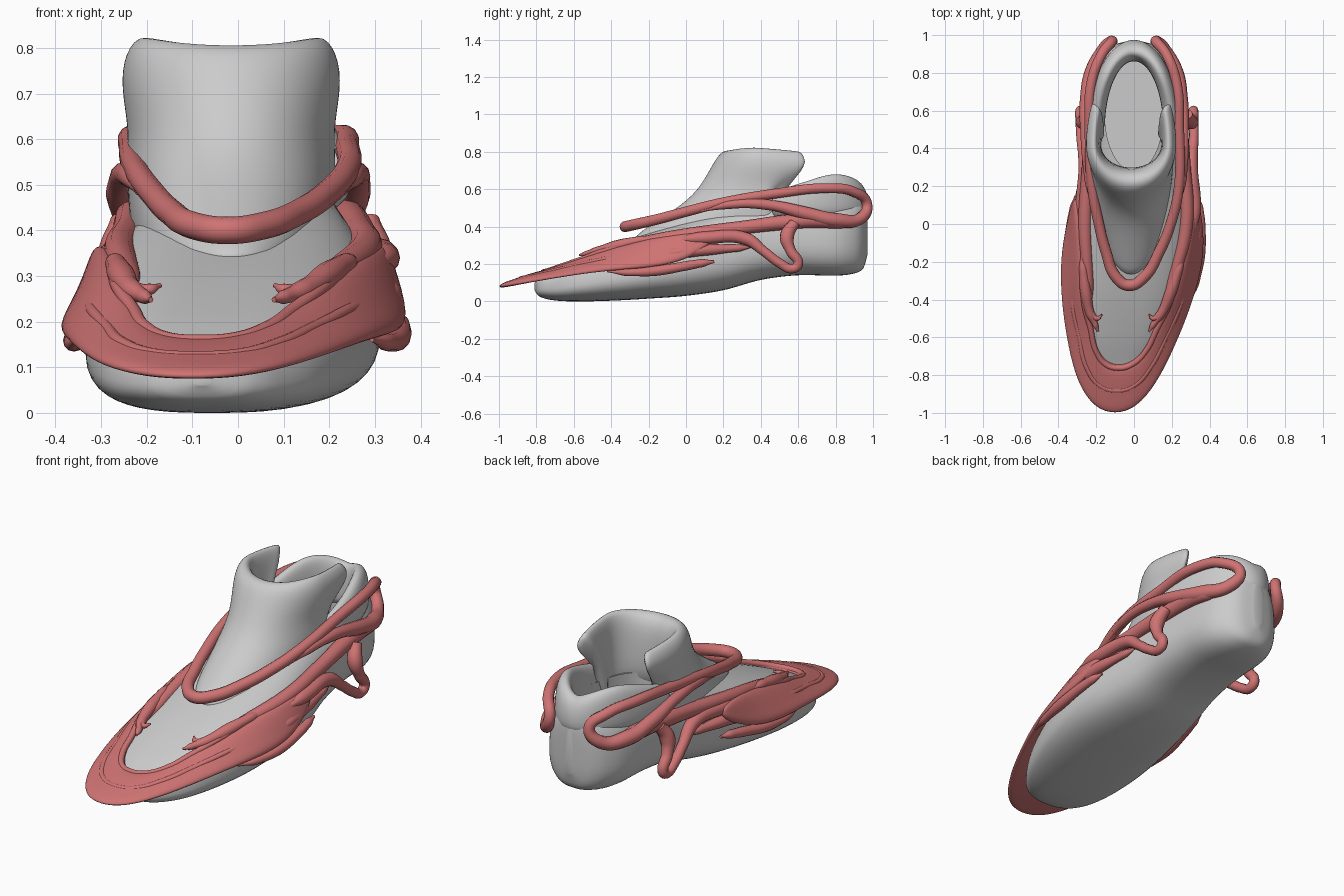
import bpy, bmesh
from math import sin, cos, pi, radians, copysign

if "Cube" in bpy.data.objects:
    bpy.data.objects.remove(bpy.data.objects["Cube"])

RED = bpy.data.materials.new("red_trim")
RED.diffuse_color = (0.62, 0.17, 0.17, 1)
RED.use_nodes = True
RED.node_tree.nodes["Principled BSDF"].inputs["Base Color"].default_value = RED.diffuse_color

# Body stations: y, centre x, half width, bottom z, top z
BODY = [(-.81, -.08, .02, .06, .10), (-.79, -.08, .11, .03, .125), (-.72, -.075, .19, .008, .16),
        (-.6, -.06, .26, 0, .215), (-.4, -.035, .315, .004, .295), (-.2, -.012, .335, .015, .365),
        (0, .004, .325, .03, .43), (.2, .008, .295, .06, .49), (.4, .005, .265, .115, .53),
        (.6, 0, .25, .14, .56), (.8, 0, .225, .138, .57), (.9, 0, .175, .15, .565),
        (.95, 0, .11, .18, .55), (.97, 0, .03, .25, .5)]
POW, TAPER = 2.7, .13


def sample(table, t):
    """Smooth interpolation of table rows, keyed on the first column."""
    n = len(table)
    t = min(max(t, table[0][0]), table[-1][0])
    i = max(k for k in range(n - 1) if table[k][0] <= t)
    a, b = table[i], table[i + 1]
    p, q = table[max(i - 1, 0)], table[min(i + 2, n - 1)]
    d = b[0] - a[0]
    u = (t - a[0]) / d
    out = []
    for k in range(1, len(a)):
        m0 = (b[k] - p[k]) / (b[0] - p[0]) * d
        m1 = (q[k] - a[k]) / (q[0] - a[0]) * d
        out.append((2*u**3 - 3*u*u + 1) * a[k] + (u**3 - 2*u*u + u) * m0
                   + (3*u*u - 2*u**3) * b[k] + (u**3 - u*u) * m1)
    return out


def side_x(y, z):
    """Half width of the body at a given length and height."""
    _, hw, zb, zt = sample(BODY, y)
    u = min(abs((2 * z - zb - zt) / (zt - zb)), .97)
    return hw * (1 - TAPER * (z - zb) / (zt - zb)) * (1 - u**POW) ** (1 / POW)


def centre(y):
    return sample(BODY, y)[0]


def finish(ob, mat=None, subsurf=0):
    bpy.context.collection.objects.link(ob)
    if mat:
        ob.data.materials.clear()
        ob.data.materials.append(mat)
    if subsurf:
        m = ob.modifiers.new("smooth", 'SUBSURF')
        m.levels = m.render_levels = subsurf
    for p in ob.data.polygons:
        p.use_smooth = True
    return ob


def loft(name, sections, mat=None, subsurf=0):
    """Skin closed cross-sections and cap both ends."""
    bm = bmesh.new()
    rows = [[bm.verts.new(p) for p in s] for s in sections]
    n = len(rows[0])
    for a, b in zip(rows, rows[1:]):
        for i in range(n):
            bm.faces.new((a[i], a[(i + 1) % n], b[(i + 1) % n], b[i]))
    bm.faces.new(rows[0])
    bm.faces.new(rows[-1][::-1])
    bmesh.ops.recalc_face_normals(bm, faces=bm.faces)
    me = bpy.data.meshes.new(name)
    bm.to_mesh(me)
    bm.free()
    return finish(bpy.data.objects.new(name, me), mat, subsurf)


def tube(name, pts):
    """Red tube through (x, y, z, radius) points."""
    cu = bpy.data.curves.new(name, 'CURVE')
    cu.dimensions = '3D'
    cu.bevel_depth, cu.bevel_resolution = 1, 4
    cu.resolution_u, cu.use_fill_caps = 8, True
    sp = cu.splines.new('BEZIER')
    sp.bezier_points.add(len(pts) - 1)
    sp.radius_interpolation = 'EASE'
    for bp, p in zip(sp.bezier_points, pts):
        bp.co, bp.radius = p[:3], p[3]
        bp.handle_left_type = bp.handle_right_type = 'AUTO'
    tmp = bpy.data.objects.new(name + "_path", cu)
    bpy.context.collection.objects.link(tmp)
    me = bpy.data.meshes.new_from_object(tmp.evaluated_get(bpy.context.evaluated_depsgraph_get()))
    bpy.data.objects.remove(tmp)
    return finish(bpy.data.objects.new(name, me), RED)


def strap(name, pts, off=.01, joined=False, lean=0):
    """Mirrored tubes hugging the body: (y, z, radius) with optional half width."""
    left, right = ([(centre(p[0]) + lean * (s > 0) + s * (p[3] if len(p) > 3 else side_x(p[0], p[1]) + off),
                     p[0], p[1], p[2]) for p in pts] for s in (-1, 1))
    if joined:
        tube(name, left[:0:-1] + right)
    else:
        tube(name + "_left", left)
        tube(name + "_right", right)


# Shoe body
secs = []
for k in range(73):
    y = .08 - .89 * cos(pi * k / 72)
    xc, hw, zb, zt = sample(BODY, y)
    ring = []
    for j in range(48):
        a = 2 * pi * j / 48
        u = copysign(abs(sin(a)) ** (2 / POW), sin(a))
        v = copysign(abs(cos(a)) ** (2 / POW), cos(a))
        ring.append((xc + hw * v * (1 - TAPER * (u + 1) / 2), y, (zb + zt) / 2 + u * (zt - zb) / 2))
    secs.append(ring)
body = loft("shoe_body", secs)

# Foot opening
bpy.ops.mesh.primitive_cylinder_add(vertices=48, radius=1, depth=2, location=(0, .58, .5))
cutter = bpy.context.object
cutter.name = "opening_cutter"
cutter.scale = (.155, .3, .31)
cutter.hide_render = True
cut = body.modifiers.new("opening", 'BOOLEAN')
cut.operation, cut.object, cut.solver = 'DIFFERENCE', cutter, 'EXACT'
bpy.context.view_layer.objects.active = body
bpy.ops.object.modifier_apply(modifier=cut.name)
bpy.data.objects.remove(cutter)
bpy.ops.object.select_all(action='DESELECT')
body.select_set(True)
bpy.ops.object.shade_smooth_by_angle(angle=radians(40))

# Raised tongue wrapping the ankle: front y, end y, half width, front z, end z
LEVELS = [(-.3, .5, .22, .31, .42), (-.28, .48, .225, .355, .5), (-.01, .45, .232, .52, .55),
          (.08, .5, .224, .62, .62), (.14, .64, .243, .73, .70), (.18, .69, .236, .795, .755),
          (.23, .65, .195, .815, .815), (.29, .62, .17, .77, .76), (.3, .5, .16, .6, .61),
          (.3, .46, .155, .36, .4)]
A = radians(122)
secs = []
for k in range(25):
    a = A * (k / 12 - 1)
    c = cos(a)
    t = (1 - c) / (1 - cos(A))
    secs.append([(hw * sin(a) - .015, .42 - c * ((.42 - yf) if c > 0 else (ye - .42) / -cos(A)),
                  zf + (ze - zf) * t + (.022 * sin(pi * t) if zf > .76 else 0))
                 for yf, ye, hw, zf, ze in LEVELS])
loft("ankle_tongue", secs, subsurf=2)

# Padded heel collar
RIM = [(0, .635), (45, .68), (75, .63), (102, .565)]
secs = []
for k in range(-12, 13):
    d = k * 8
    a, (rim,) = radians(d), sample(RIM, abs(d))
    secs.append([(rx * sin(a), .5 + ry * cos(a), z) for rx, ry, z in
                 ((.235, .455, .46), (.25, .481, .49), (.243, .47, rim - .05), (.222, .435, rim),
                  (.185, .395, rim + .005), (.16, .37, rim - .05), (.145, .35, .4))])
loft("heel_collar", secs, subsurf=2)

# Toe guard: half outline of outer edge x y z, then inner edge x y z
GUARD = [(0, -1.012, .077, 0, -.75, .155), (.11, -.98, .082, .07, -.73, .16), (.21, -.85, .105, .13, -.66, .185),
         (.285, -.65, .138, .17, -.55, .225), (.337, -.45, .163, .215, -.42, .275),
         (.372, -.25, .177, .258, -.22, .33), (.37, -.1, .195, .28, -.08, .355),
         (.352, .02, .235, .297, .03, .365), (.325, .13, .3, .305, .15, .355)]
HALVES = [(-1, g) for g in GUARD[:0:-1]] + [(1, g) for g in GUARD]


def guard_point(s, g, f, dz):
    x, y, z = (g[i] + (g[i + 3] - g[i]) * f for i in range(3))
    tip = -.02 * max(0, (-y - .7) / .3)
    return (centre(y) + tip + s * (x + dz * .8 * (y > -.5)), y, z + dz)


loft("toe_guard", [[guard_point(s, g, f, dz) for f, dz in
                    ((0, -.014), (0, .014), (.3, .016), (.6, .02), (1, .018), (1.03, -.03), (.5, -.02))]
                   for s, g in HALVES], RED, 2)
for i, (f, r) in enumerate(((.5, .014), (.95, .015))):
    tube(f"guard_ridge_{i}", [guard_point(s, g, f, .006 if g[1] < -.4 else -.005) + (r if g[1] < -.4 else .006,)
                              for s, g in HALVES if g[1] < -.2])

# Hooks on the inner edge of the guard
strap("guard_hook", [(-.15, .34, .006, .27), (-.25, .325, .024, .25), (-.36, .3, .03, .225),
                     (-.47, .27, .024, .19), (-.53, .255, .016, .155), (-.57, .248, .006, .135)])
strap("hook_barb", [(-.47, .27, .018, .185), (-.5, .27, .013, .15), (-.48, .28, .005, .125)])

# Upper strap round the instep, looping at the heel and returning forward
strap("instep_loop", [(-.325, .4, .03, 0), (-.28, .41, .03, .075), (-.15, .44, .029, .14), (0, .48, .028, .19),
                      (.2, .53, .027, .23), (.5, .58, .027, .237), (.75, .605, .027, .225),
                      (.9, .585, .027, .17), (.968, .52, .028, .115), (.935, .445, .032, .155),
                      (.8, .435, .038, .225), (.66, .465, .036, .25), (.45, .515, .028, .258),
                      (.25, .52, .024, .248), (.08, .485, .008, .225)], joined=True)

# Side arms joining the guard to the heel loop
strap("side_arm", [(-.5, .235, .005), (-.3, .3, .03), (0, .355, .036), (.3, .395, .036),
                   (.55, .425, .04), (.7, .435, .042), (.82, .425, .036), (.9, .43, .01)], .006, lean=.01)
strap("side_triangle", [(-.1, .32, .006), (.1, .34, .034), (.32, .335, .034), (.42, .265, .026, .28),
                        (.5, .205, .025, .285), (.57, .175, .025, .285), (.6, .2, .026, .285),
                        (.56, .27, .028, .283), (.54, .35, .038, .27), (.58, .42, .03, .25)], .012, lean=.03)
strap("side_spike", [(-.2, .24, .005), (-.05, .26, .034), (.1, .275, .03), (.27, .285, .02), (.36, .292, .004)],
      .008, lean=.015)
strap("lower_strip", [(-.42, .16, .005), (-.3, .155, .02), (-.15, .165, .027), (0, .19, .025),
                      (.08, .204, .022), (.15, .213, .008)], .03, lean=.012)
